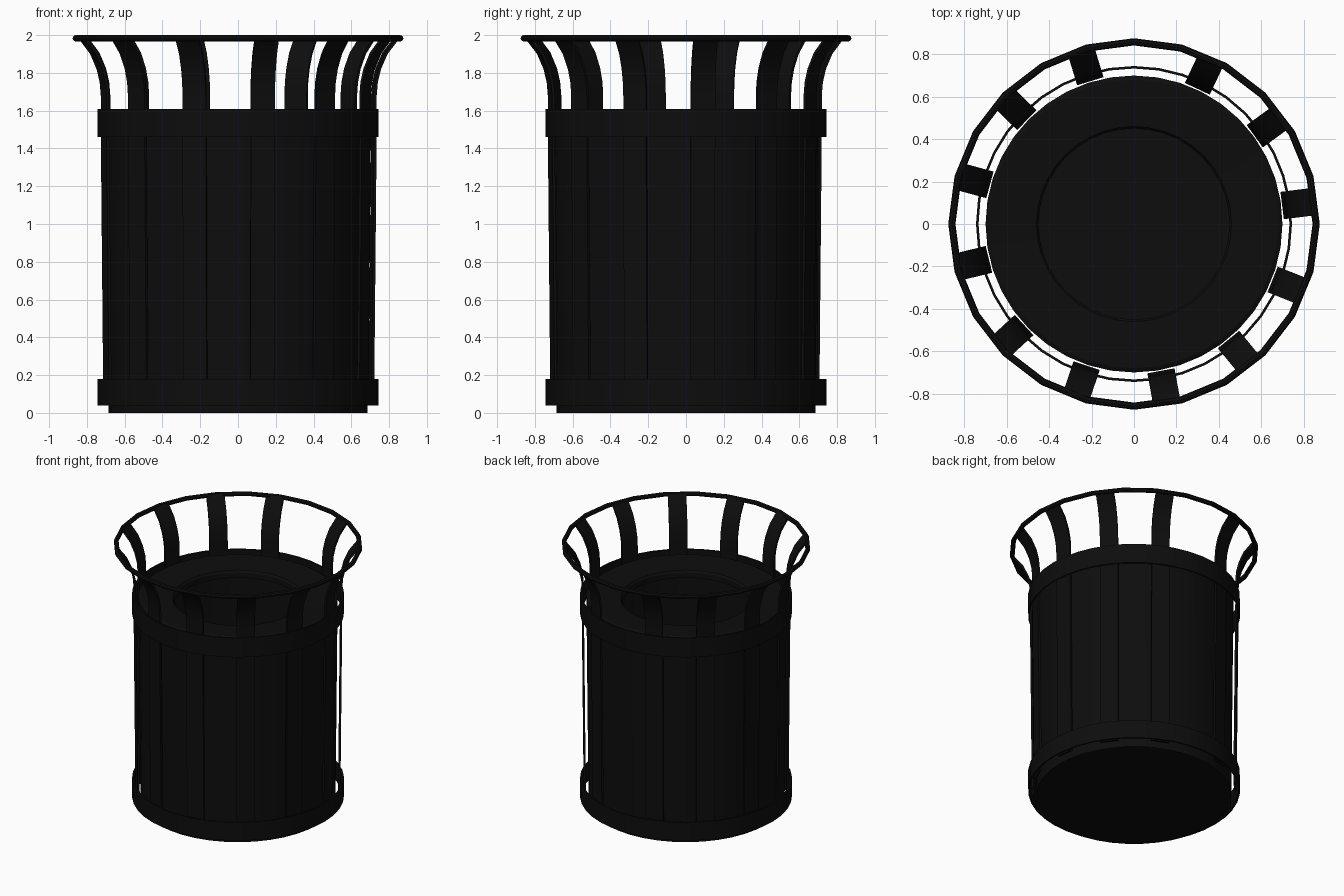
import bpy, bmesh, math
from mathutils import Matrix, Vector

if "Cube" in bpy.data.objects:
    bpy.data.objects.remove(bpy.data.objects["Cube"])

# Black painted metal, shared by every part
black = bpy.data.materials.new("black_metal")
black.use_nodes = True
colour = (0.004, 0.004, 0.004, 1)
black.diffuse_color = colour
black.node_tree.nodes["Principled BSDF"].inputs["Base Color"].default_value = colour


def finish(name, bm):
    bmesh.ops.remove_doubles(bm, verts=bm.verts, dist=0.0001)
    bmesh.ops.recalc_face_normals(bm, faces=bm.faces)
    mesh = bpy.data.meshes.new(name)
    bm.to_mesh(mesh)
    bm.free()
    mesh.materials.append(black)
    obj = bpy.data.objects.new(name, mesh)
    bpy.context.collection.objects.link(obj)
    bpy.ops.object.select_all(action="DESELECT")
    obj.select_set(True)
    bpy.context.view_layer.objects.active = obj
    bpy.ops.object.shade_smooth_by_angle(angle=math.radians(30))
    return obj


def revolve(name, profile, steps, closed=True):
    """Spin a radius/height profile around the z axis."""
    bm = bmesh.new()
    verts = [bm.verts.new((r, 0, z)) for r, z in profile]
    pairs = list(zip(verts, verts[1:]))
    if closed:
        pairs.append((verts[-1], verts[0]))
    edges = [bm.edges.new(p) for p in pairs]
    bmesh.ops.spin(bm, geom=verts + edges, axis=(0, 0, 1), cent=(0, 0, 0),
                   angle=math.tau, steps=steps, use_merge=True)
    return finish(name, bm)


# Inner bin with floor, slightly tapered wall
revolve("inner_bin", [(0, 0), (0.685, 0), (0.70, 1.56), (0.685, 1.56),
                      (0.67, 0.03), (0, 0.03)], 40, closed=False)

# Lid ring dipping to a round opening
revolve("lid", [(0.70, 1.56), (0.70, 1.585), (0.68, 1.595), (0.46, 1.575),
                (0.45, 1.56), (0.45, 1.52), (0.46, 1.52), (0.47, 1.55)], 40)

# Bands holding the slats
for name, low, high in (("lower_band", 0.04, 0.18), ("upper_band", 1.46, 1.61)):
    revolve(name, [(0.733, low), (0.745, low), (0.745, high), (0.733, high)], 40)

# Round bar rim
rim = [(0.859 + 0.017 * math.cos(k * math.tau / 8),
        1.983 + 0.017 * math.sin(k * math.tau / 8)) for k in range(8)]
revolve("top_rim", rim, 24)

# Flat slats flaring outwards at the top, with one wider gap at the back
path = [(0.718, 0.04), (0.732, 1.5), (0.732, 1.68), (0.738, 1.75),
        (0.755, 1.82), (0.79, 1.9), (0.852, 1.98)]
thickness, half_width = 0.014, 0.065
bm = bmesh.new()
for i in range(12):
    turn = Matrix.Rotation(math.radians(107 + 28.9 * i), 4, "Z")
    rings = []
    for k, (r, z) in enumerate(path):
        a, b = path[max(k - 1, 0)], path[min(k + 1, len(path) - 1)]
        along = Vector((b[0] - a[0], 0, b[1] - a[1])).normalized()
        inward = Vector((-along.z, 0, along.x)) * thickness
        outer = Vector((r, 0, z))
        side = Vector((0, half_width, 0))
        rings.append([bm.verts.new(turn @ p) for p in
                      (outer - side, outer + side,
                       outer + inward + side, outer + inward - side)])
    for lower, upper in zip(rings, rings[1:]):
        for j in range(4):
            n = (j + 1) % 4
            bm.faces.new((lower[j], lower[n], upper[n], upper[j]))
    bm.faces.new(rings[0])
    bm.faces.new(rings[-1])
finish("slats", bm)
